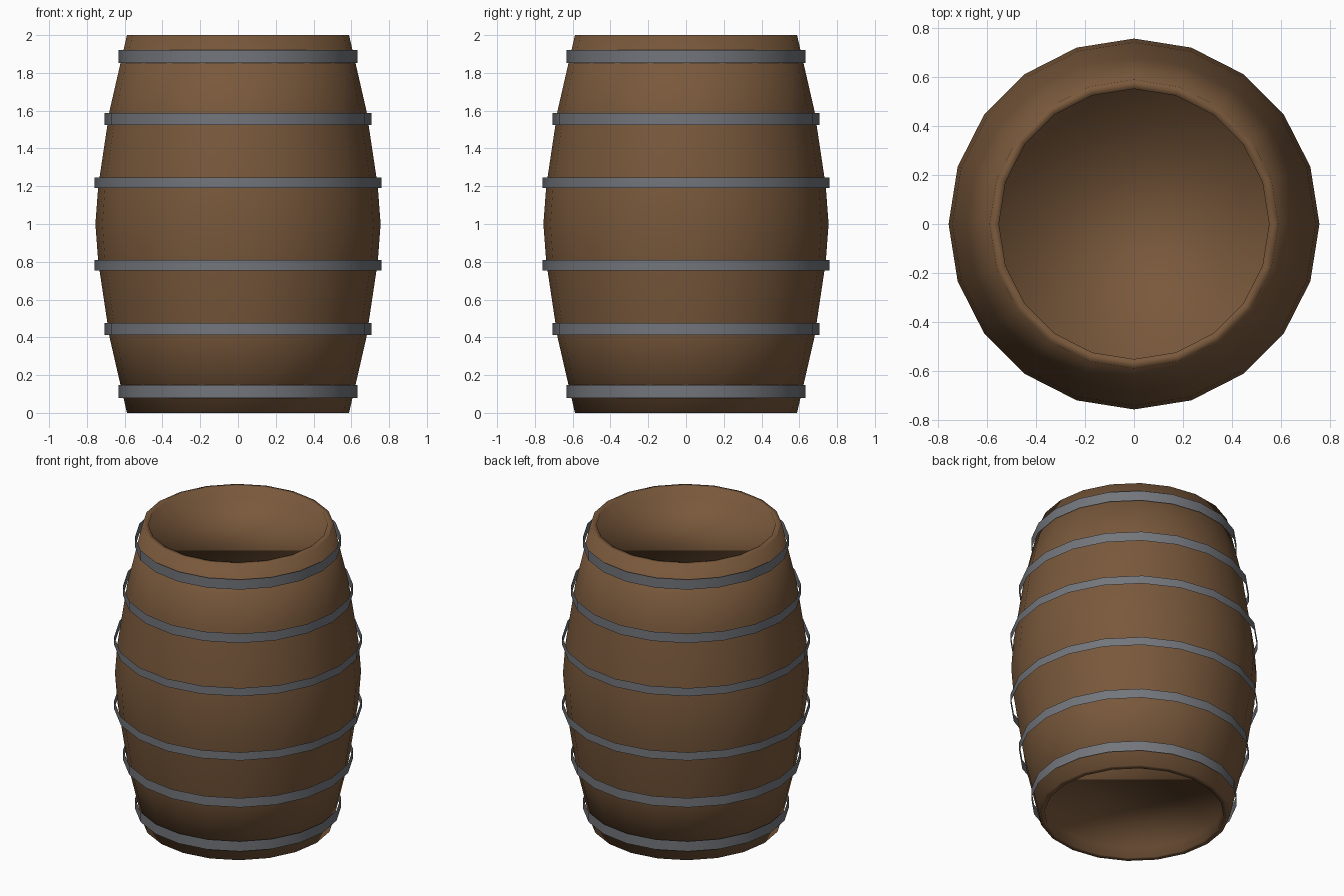
import bpy
import bmesh
from math import cos, sin, tau

SIDES = 20

if "Cube" in bpy.data.objects:
    bpy.data.objects.remove(bpy.data.objects["Cube"], do_unlink=True)


def make_material(name, colour):
    mat = bpy.data.materials.new(name)
    mat.use_nodes = True
    mat.diffuse_color = colour
    mat.node_tree.nodes["Principled BSDF"].inputs["Base Color"].default_value = colour
    return mat


def lathe(name, profile, mat, capped=False):
    """Spin a (radius, height) profile around z, optionally closing both ends."""
    bm = bmesh.new()
    rings = [[bm.verts.new((r * cos(tau * i / SIDES), r * sin(tau * i / SIDES), z))
              for i in range(SIDES)] for r, z in profile]
    for low, high in zip(rings, rings[1:]):
        for i in range(SIDES):
            j = (i + 1) % SIDES
            bm.faces.new((low[i], low[j], high[j], high[i]))
    if capped:
        bm.faces.new(rings[0][::-1])
        bm.faces.new(rings[-1])
    for face in bm.faces:
        face.smooth = True
    mesh = bpy.data.meshes.new(name)
    bm.to_mesh(mesh)
    bm.free()
    mesh.materials.append(mat)
    obj = bpy.data.objects.new(name, mesh)
    bpy.context.collection.objects.link(obj)
    return obj


wood = make_material("brown wood", (0.19, 0.098, 0.044, 1))
iron = make_material("grey iron", (0.17, 0.18, 0.2, 1))

# Bulging body with a rim and a recessed head at each end
upper = [(0.74, 1.2), (0.68, 1.6), (0.588, 2.0), (0.55, 2.0), (0.55, 1.93)]
lower = [(r, 2 - z) for r, z in reversed(upper)]
lathe("barrel_body", lower + [(0.755, 1.0)] + upper, wood, capped=True)

# Thin hoops standing just off the wood, mirrored about the middle
for label, radius, bottom, top in (("end", 0.632, 1.852, 1.92),
                                   ("quarter", 0.706, 1.525, 1.588),
                                   ("middle", 0.76, 1.19, 1.245)):
    lathe("upper_" + label + "_hoop", [(radius, bottom), (radius, top)], iron)
    lathe("lower_" + label + "_hoop", [(radius, 2 - top), (radius, 2 - bottom)], iron)
